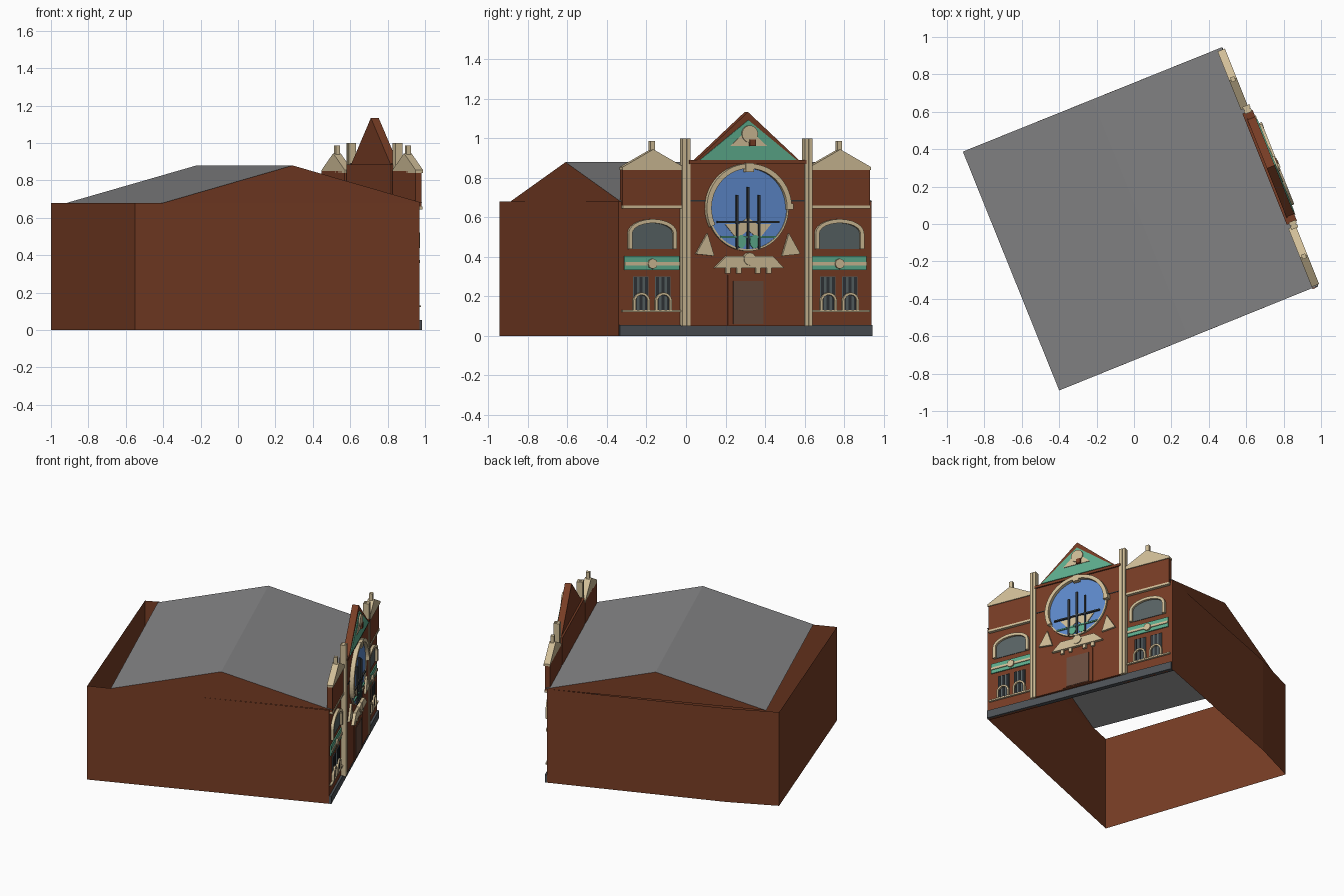
import bpy, bmesh, math
from mathutils import Matrix, Vector


def material(name, rgb):
    m = bpy.data.materials.new(name)
    m.diffuse_color = (*rgb, 1)
    return m


BRICK = material("brick red", (0.185, 0.046, 0.018))
STONE = material("tan stone", (0.63, 0.51, 0.31))
ROOF = material("roof grey", (0.23, 0.23, 0.235))
GREEN = material("copper green", (0.11, 0.42, 0.27))
BLUE = material("window blue", (0.11, 0.25, 0.60))
GLASS = material("slate glass", (0.10, 0.125, 0.13))
DARK = material("dark iron", (0.03, 0.036, 0.042))
BASE = material("plinth grey", (0.075, 0.085, 0.095))
DOOR = material("door brown", (0.14, 0.072, 0.048))

# Facade frame: local x runs along the facade, local -y points outward
FACADE = Matrix.Translation((0.715, 0.299, 0)) @ Matrix.Rotation(math.radians(111.8), 4, 'Z')


def sheet(name, verts, faces, mat):
    me = bpy.data.meshes.new(name)
    me.from_pydata(verts, [], faces)
    me.materials.append(mat)
    ob = bpy.data.objects.new(name, me)
    bpy.context.collection.objects.link(ob)
    return ob


def plate(name, pts, d0, d1, mat):
    """Extrude a (u, z) outline from depth d0 to d1 on the facade."""
    n = len(pts)
    verts = [(u, -d, z) for d in (d0, d1) for u, z in pts]
    faces = [list(range(n)), list(range(2 * n - 1, n - 1, -1))]
    faces += [(i, i + n, (i + 1) % n + n, (i + 1) % n) for i in range(n)]
    ob = sheet(name, verts, faces, mat)
    bm = bmesh.new()
    bm.from_mesh(ob.data)
    bmesh.ops.recalc_face_normals(bm, faces=bm.faces)
    bm.to_mesh(ob.data)
    bm.free()
    ob.matrix_world = FACADE
    return ob


def bar(name, u0, u1, z0, z1, d0, d1, mat):
    return plate(name, [(u0, z0), (u1, z0), (u1, z1), (u0, z1)], d0, d1, mat)


def arc(u, z, ru, rz, a0=0, a1=360, n=24):
    return [(u + ru * math.cos(math.radians(a0 + (a1 - a0) * i / n)),
             z + rz * math.sin(math.radians(a0 + (a1 - a0) * i / n))) for i in range(n + 1)]


def disc(name, u, z, r, d0, d1, mat, n=24):
    return plate(name, arc(u, z, r, r, n=n)[:-1], d0, d1, mat)


def arch(u, w, z0, zs, rise, n=12):
    """Arched outline: straight jambs up to zs, then a curved head."""
    return [(u + w, z0)] + arc(u, zs, w, rise, 0, 180, n) + [(u - w, z0)]


def arch_frame(name, u, w, z0, zs, rise, t, d0, d1):
    outer = arch(u, w + t, z0, zs, rise + t)
    inner = arch(u, w, z0, zs, rise)
    return plate(name, outer + inner[::-1], d0, d1, STONE)


# Hall walls: open shell, slightly wider than the roof at the rear
path = [(0.459, 0.94), (-0.68, 0.51), (-1.0, 0.36), (-0.55, -0.945), (0.971, -0.342)]
n = len(path)
sheet("hall_walls", [(x, y, z) for z in (0, 0.68) for x, y in path],
      [(i, i + 1, i + 1 + n, i + n) for i in range(n - 1)], BRICK)

# Gabled roof with its two brick gable ends
a, b, c, d = (0.985, -0.33, 0.68), (0.47, 0.945, 0.68), (-0.915, 0.387, 0.68), (-0.40, -0.89, 0.68)
r0, r1 = (0.292, -0.61, 0.88), (-0.222, 0.666, 0.88)
sheet("hall_roof", [a, b, c, d, r0, r1], [(0, 1, 5, 4), (4, 5, 2, 3)], ROOF)
sheet("gable_ends", [a, b, c, d, r0, r1], [(3, 0, 4), (1, 2, 5)], BRICK)

# Plinth and central bay
bar("plinth", -0.688, 0.688, 0, 0.055, -0.018, 0.015, BASE)
bar("central_wall", -0.32, 0.32, 0.05, 0.885, -0.018, 0.03, BRICK)
bar("central_cornice", -0.32, 0.32, 0.872, 0.89, 0, 0.04, BRICK)
bar("iron_band", -0.32, 0.32, 0.682, 0.688, 0.03, 0.033, DARK)

# Central pediment
plate("pediment", [(-0.285, 0.885), (0.285, 0.885), (0, 1.134)], -0.005, 0.04, BRICK)
plate("pediment_field", [(-0.265, 0.89), (0.265, 0.89), (0, 1.093)], 0.04, 0.046, GREEN)
plate("pediment_ornament", [(-0.1, 0.962), (0.1, 0.962), (0, 1.05)], 0.046, 0.05, STONE)
disc("pediment_disc", 0.005, 1.023, 0.043, 0.046, 0.056, STONE)
bar("pediment_block", 0.002, 0.034, 0.962, 0.996, 0.05, 0.062, BRICK)

# Great round window
cz = 0.648
disc("round_window", 0, cz, 0.218, 0.03, 0.036, BLUE, 40)
plate("round_window_hood", arc(0, cz, 0.232, 0.225, -2, 205, 36) +
      arc(0, cz, 0.206, 0.2, -2, 205, 36)[::-1], 0.03, 0.06, STONE)
plate("round_window_sill", arc(0, cz, 0.222, 0.218, 205, 358, 30) +
      arc(0, cz, 0.212, 0.208, 205, 358, 30)[::-1], 0.03, 0.042, STONE)
bar("hood_keystone", -0.022, 0.022, 0.83, 0.875, 0.03, 0.065, STONE)
bar("hood_end", 0.205, 0.24, 0.64, 0.672, 0.03, 0.062, STONE)
plate("window_tracery", [(-0.125, 0.566), (-0.05, 0.566), (0, 0.60), (0.05, 0.566), (0.125, 0.566),
                         (0.06, 0.49), (0, 0.535), (-0.06, 0.49)], 0.036, 0.041, STONE)
for s in (-1, 1):
    plate("window_leaf", arc(s * 0.036, 0.478, 0.026, 0.034, n=10)[:-1], 0.036, 0.042, GREEN)
for u, top in ((-0.06, 0.715), (0, 0.755), (0.06, 0.715)):
    bar("window_mullion", u - 0.006, u + 0.006, 0.44, top, 0.036, 0.048, DARK)
bar("window_transom", -0.17, 0.17, 0.572, 0.582, 0.036, 0.048, DARK)
bar("window_lower_transom", -0.15, 0.15, 0.497, 0.506, 0.036, 0.046, GREEN)

# Doorway with its hood
bar("door_surround", -0.108, 0.112, 0.055, 0.308, 0.03, 0.036, BRICK)
bar("door", -0.08, 0.085, 0.06, 0.278, 0.036, 0.04, DOOR)
plate("door_hood", [(-0.185, 0.344), (0.195, 0.344), (0.13, 0.405), (-0.12, 0.405)], 0.03, 0.05, STONE)
disc("door_hood_disc", 0.005, 0.39, 0.032, 0.03, 0.056, STONE, 16)
for u in (-0.11, -0.05, 0.055, 0.115):
    bar("hood_bracket", u - 0.012, u + 0.012, 0.316, 0.344, 0.03, 0.045, STONE)

# Mirrored side parts
for s in (-1, 1):
    plate("spandrel_ornament", [(s * 0.285, 0.415), (s * 0.185, 0.405), (s * 0.222, 0.52)],
          0.03, 0.045, STONE)
    # twin slender shafts
    for k in (-0.0115, 0.0115):
        u = s * 0.333 + k
        bar("column_shaft", u - 0.0095, u + 0.0095, 0.05, 1.0, -0.005, 0.035, STONE)
    bar("column_core", s * 0.333 - 0.004, s * 0.333 + 0.004, 0.05, 0.998, 0, 0.028, STONE)

    # wing tower with parapet and pointed cap
    c = s * 0.51
    bar("wing_wall", s * 0.32, s * 0.69, 0, 0.68, -0.018, 0, BRICK)
    bar("wing_parapet", c - 0.165, c + 0.165, 0.66, 0.85, -0.018, 0.018, BRICK)
    plate("wing_cap", [(c - 0.168, 0.84), (c + 0.168, 0.84), (c + 0.168, 0.855),
                       (c, 0.945), (c - 0.168, 0.855)], -0.018, 0.025, STONE)
    bar("wing_finial", c - 0.013, c + 0.013, 0.93, 0.987, -0.008, 0.016, STONE)
    bar("wing_cornice", c - 0.165, c + 0.165, 0.645, 0.66, 0, 0.022, STONE)
    bar("wing_sill", c - 0.165, c + 0.165, 0.122, 0.132, 0, 0.015, STONE)

    # upper arched window
    plate("upper_window", arch(c, 0.115, 0.44, 0.52, 0.055), 0, 0.004, GLASS)
    arch_frame("upper_window_frame", c, 0.112, 0.44, 0.52, 0.052, 0.02, 0, 0.02)

    # green frieze with a central ornament
    bar("frieze", c - 0.15, c + 0.15, 0.333, 0.405, 0, 0.008, GREEN)
    bar("frieze_rail", c - 0.15, c + 0.15, 0.358, 0.374, 0.008, 0.014, STONE)
    disc("frieze_ornament", c, 0.366, 0.026, 0.008, 0.02, STONE, 8)

    # paired lower windows with iron bars and arched lights
    for k in (-0.06, 0.06):
        w = c + k
        bar("lower_window", w - 0.042, w + 0.042, 0.132, 0.3, 0, 0.003, GLASS)
        for j in (-0.03, 0, 0.03):
            bar("lower_window_bar", w + j - 0.008, w + j + 0.008, 0.132, 0.298, 0.003, 0.008, DARK)
        arch_frame("lower_window_frame", w, 0.033, 0.132, 0.175, 0.033, 0.012, 0, 0.018)
